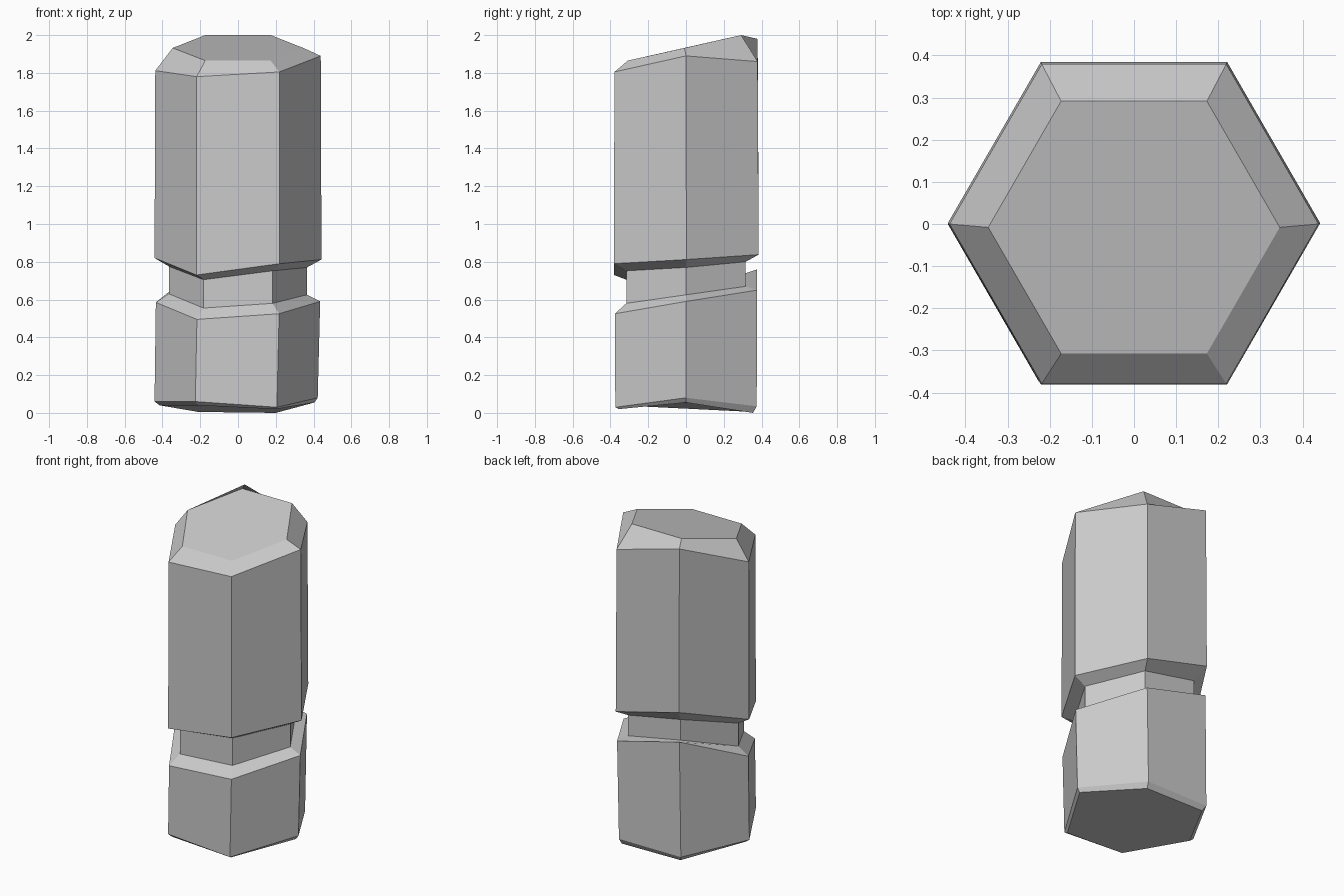
import bpy, bmesh
from math import cos, sin, pi

# Hexagonal cross-sections from bottom to top: radius, x shift, y shift,
# corner heights counter-clockwise starting at +x
RINGS = [
    (0.410, -0.005, 0.00, (0.055, 0.000, 0.005, 0.040, 0.040, 0.020)),  # base
    (0.432, -0.010, 0.00, (0.080, 0.035, 0.035, 0.060, 0.060, 0.030)),  # base bevel
    (0.435, 0.000, 0.00, (0.590, 0.650, 0.760, 0.585, 0.495, 0.525)),   # lower block top
    (0.365, 0.000, 0.00, (0.625, 0.670, 0.740, 0.630, 0.555, 0.580)),   # groove bottom
    (0.365, 0.000, 0.00, (0.770, 0.800, 0.870, 0.775, 0.705, 0.752)),   # groove top
    (0.442, 0.000, 0.002, (0.812, 0.838, 0.950, 0.820, 0.730, 0.790)),  # upper block bottom
    (0.438, 0.000, 0.00, (1.890, 1.860, 1.980, 1.812, 1.780, 1.805)),   # upper block top
    (0.346, 0.000, -0.008, (1.932, 2.000, 2.000, 1.932, 1.865, 1.865)), # slanted crown
]


def add_ring(bm, radius, dx, dy, heights):
    return [bm.verts.new((dx + radius * cos(i * pi / 3), dy + radius * sin(i * pi / 3), z))
            for i, z in enumerate(heights)]


# Grooved stone post, skinned ring to ring and capped
bm = bmesh.new()
rings = [add_ring(bm, *r) for r in RINGS]
for low, high in zip(rings, rings[1:]):
    for i in range(6):
        j = (i + 1) % 6
        bm.faces.new((low[i], low[j], high[j], high[i]))
bm.faces.new(rings[-1])
bm.faces.new(rings[0][::-1])
bmesh.ops.recalc_face_normals(bm, faces=bm.faces)

mesh = bpy.data.meshes.new("stone_post")
bm.to_mesh(mesh)
bm.free()
bpy.context.collection.objects.link(bpy.data.objects.new("stone_post", mesh))
